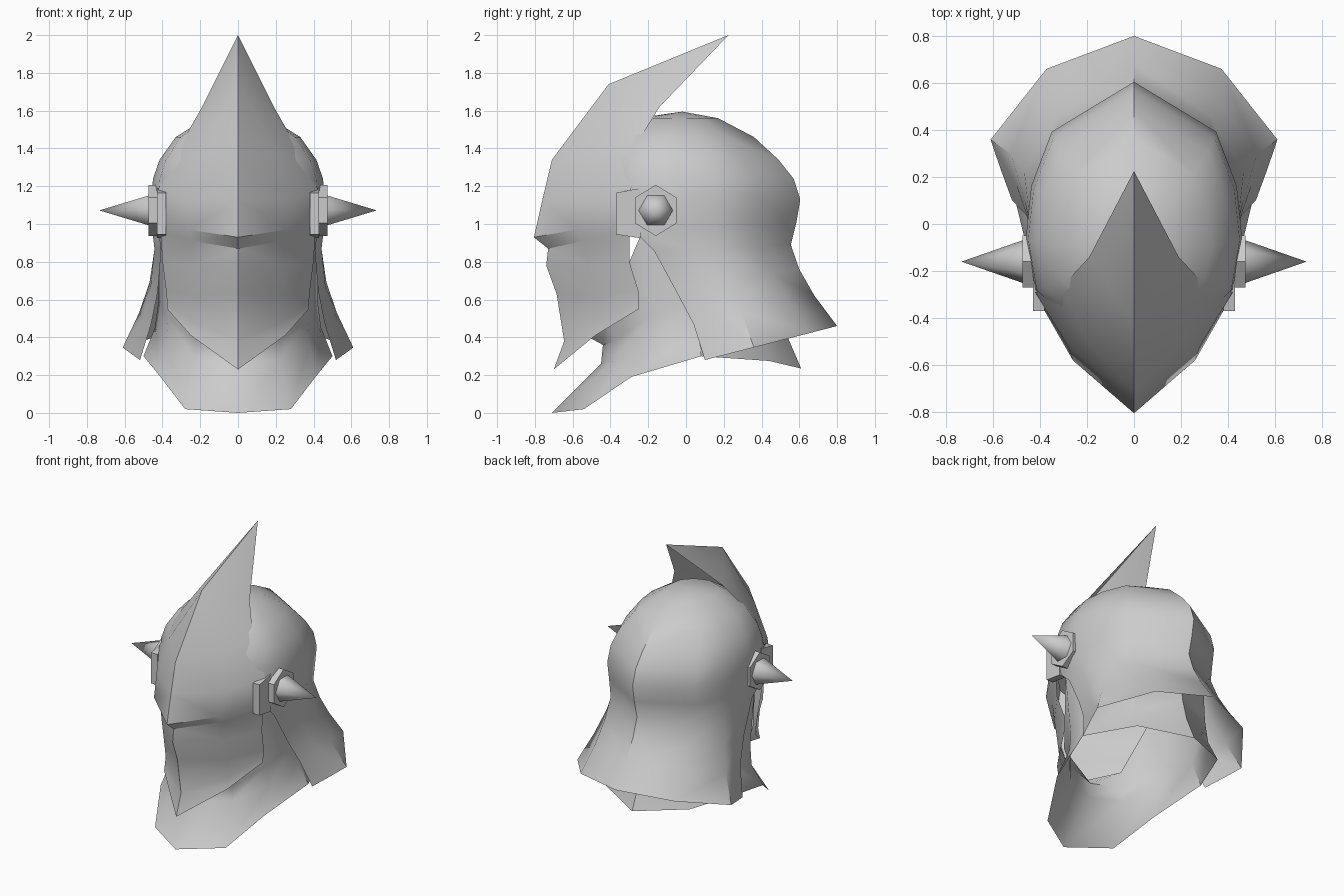
import bpy
import bmesh
import math
from mathutils import Matrix, Vector

cube = bpy.data.objects.get("Cube")
if cube:
    bpy.data.objects.remove(cube)

steel = bpy.data.materials.new("grey steel")
steel.use_nodes = True
STEEL = (0.6, 0.6, 0.6, 1)
steel.diffuse_color = STEEL
steel.node_tree.nodes["Principled BSDF"].inputs["Base Color"].default_value = STEEL


def finish(name, bm, angle, mirrored=True):
    """Turn a bmesh into a shaded, mirrored object."""
    bmesh.ops.remove_doubles(bm, verts=bm.verts, dist=0.0005)
    bmesh.ops.recalc_face_normals(bm, faces=bm.faces)
    mesh = bpy.data.meshes.new(name)
    bm.to_mesh(mesh)
    bm.free()
    mesh.materials.append(steel)
    obj = bpy.data.objects.new(name, mesh)
    bpy.context.collection.objects.link(obj)
    if mirrored:
        mod = obj.modifiers.new("mirror", "MIRROR")
        mod.use_axis[0] = True
        mod.merge_threshold = 0.002
    bpy.ops.object.select_all(action="DESELECT")
    obj.select_set(True)
    bpy.context.view_layer.objects.active = obj
    if mirrored:
        bpy.ops.object.modifier_apply(modifier="mirror")
    bpy.ops.object.shade_smooth_by_angle(angle=math.radians(angle))
    return obj


def loft(rows, keep=lambda r, c: True):
    """Skin a grid of points, row by row."""
    bm = bmesh.new()
    grid = [[bm.verts.new(p) for p in row] for row in rows]
    for r in range(len(grid) - 1):
        for c in range(len(grid[r]) - 1):
            if keep(r, c):
                bm.faces.new((grid[r][c], grid[r][c + 1],
                              grid[r + 1][c + 1], grid[r + 1][c]))
    bmesh.ops.dissolve_degenerate(bm, edges=bm.edges, dist=0.0005)
    return bm


def mix(a, b, t):
    return a + (b - a) * t


# Skull dome with flared neck guard: back y, back z, half width, front y, front z
shell = [
    (.80, .46, .61, .10, .28), (.68, .62, .53, .04, .47),
    (.60, .76, .48, -.05, .64), (.555, .89, .45, -.17, .86),
    (.585, 1.01, .455, -.28, .97), (.605, 1.13, .46, -.28, 1.12),
    (.57, 1.24, .45, -.28, 1.24), (.49, 1.34, .415, -.27, 1.34),
    (.36, 1.46, .33, -.24, 1.46), (.17, 1.56, .17, -.16, 1.56),
    (-.02, 1.595, 0, -.02, 1.595),
]
# Column placement at the rim and on the dome, from back to front
rim_x, dome_x = (0, .61, 1, .93, .85, .5, 0), (0, .76, .95, 1, .92, .55, 0)
rim_y, dome_y = (1, .8, .37, .19, 0, -.2, -.3), (1, .76, .5, .25, 0, -.2, -.3)
rows = []
for i, (by, bz, w, fy, fz) in enumerate(shell):
    t = min(i / 4, 1)
    row = []
    for c in range(7):
        fx, f = mix(rim_x[c], dome_x[c], t), mix(rim_y[c], dome_y[c], t)
        row.append((w * fx, mix(fy, by, f), mix(fz, bz, max(f, 0))))
    rows.append(row)
finish("dome_and_neck_guard", loft(rows, lambda r, c: c < 4 or r >= 4), 40)

# Pointed face visor: ridge, middle and outer edge of each row
visor = [
    ((0, .225, 2.0), (0, .225, 2.0), (0, .225, 2.0)),
    ((0, -.41, 1.74), (.11, -.27, 1.68), (.19, -.14, 1.62)),
    ((0, -.71, 1.34), (.21, -.48, 1.37), (.31, -.27, 1.41)),
    ((0, -.76, 1.13), (.28, -.52, 1.13), (.42, -.29, 1.19)),
    ((0, -.805, .93), (.26, -.58, .97), (.42, -.3, 1.04)),
    ((0, -.73, .87), (.24, -.54, .91), (.41, -.3, .96)),
    ((0, -.74, .78), (.24, -.52, .78), (.40, -.3, .80)),
    ((0, -.685, .63), (.25, -.48, .62), (.38, -.25, .64)),
    ((0, -.645, .38), (.25, -.46, .49), (.375, -.25, .58)),
    ((0, -.70, .23), (.25, -.48, .41), (.375, -.25, .55)),
]
finish("face_visor", loft(visor), 35)

# Neck collar: front to back along each ring
collar = [
    ((0, -.71, 0), (.28, -.54, .02), (.41, -.29, .19), (.5, .08, .30),
     (.34, .44, .275), (0, .61, .235)),
    ((0, -.45, .26), (.22, -.38, .28), (.38, -.2, .36), (.44, .06, .45),
     (.31, .38, .42), (0, .53, .42)),
    ((0, -.44, .36), (.22, -.38, .38), (.37, -.2, .5), (.42, .04, .6),
     (.3, .36, .58), (0, .49, .58)),
    ((0, -.55, .42), (.24, -.42, .52), (.38, -.24, .94), (.42, -.04, .95),
     (.3, .34, .9), (0, .46, .88)),
]
finish("neck_collar", loft(collar), 40)


def prism(name, points, x0, x1, angle=30):
    """Extrude a side-on outline of y, z points across x, on both sides."""
    bm = bmesh.new()
    face = bm.faces.new([bm.verts.new((x0, y, z)) for y, z in points])
    out = bmesh.ops.extrude_face_region(bm, geom=[face])
    moved = [v for v in out["geom"] if isinstance(v, bmesh.types.BMVert)]
    bmesh.ops.translate(bm, verts=moved, vec=(x1 - x0, 0, 0))
    return finish(name, bm, angle)


# Hinge plates and hexagonal bolts at the temples
prism("hinge_plates", [(-.37, 1.165), (-.24, 1.19), (-.24, .925), (-.37, .945)], .38, .43)
pivot = Vector((0, -.16, 1.072))
hexagon = [(pivot.y + .128 * math.sin(k * math.pi / 3),
            pivot.z + .135 * math.cos(k * math.pi / 3)) for k in range(6)]
prism("hexagonal_bolts", hexagon, .415, .474)

# Side spikes
for side, label in ((1, "left"), (-1, "right")):
    bm = bmesh.new()
    spin = Matrix.Rotation(side * math.pi / 2, 4, "Y")
    place = Matrix.Translation(pivot + Vector((side * .602, 0, 0)))
    bmesh.ops.create_cone(bm, cap_ends=True, segments=6, radius1=.092, radius2=0,
                          depth=.264, matrix=place @ spin)
    bm.verts.ensure_lookup_table()
    finish(label + "_spike", bm, 62, mirrored=False)
